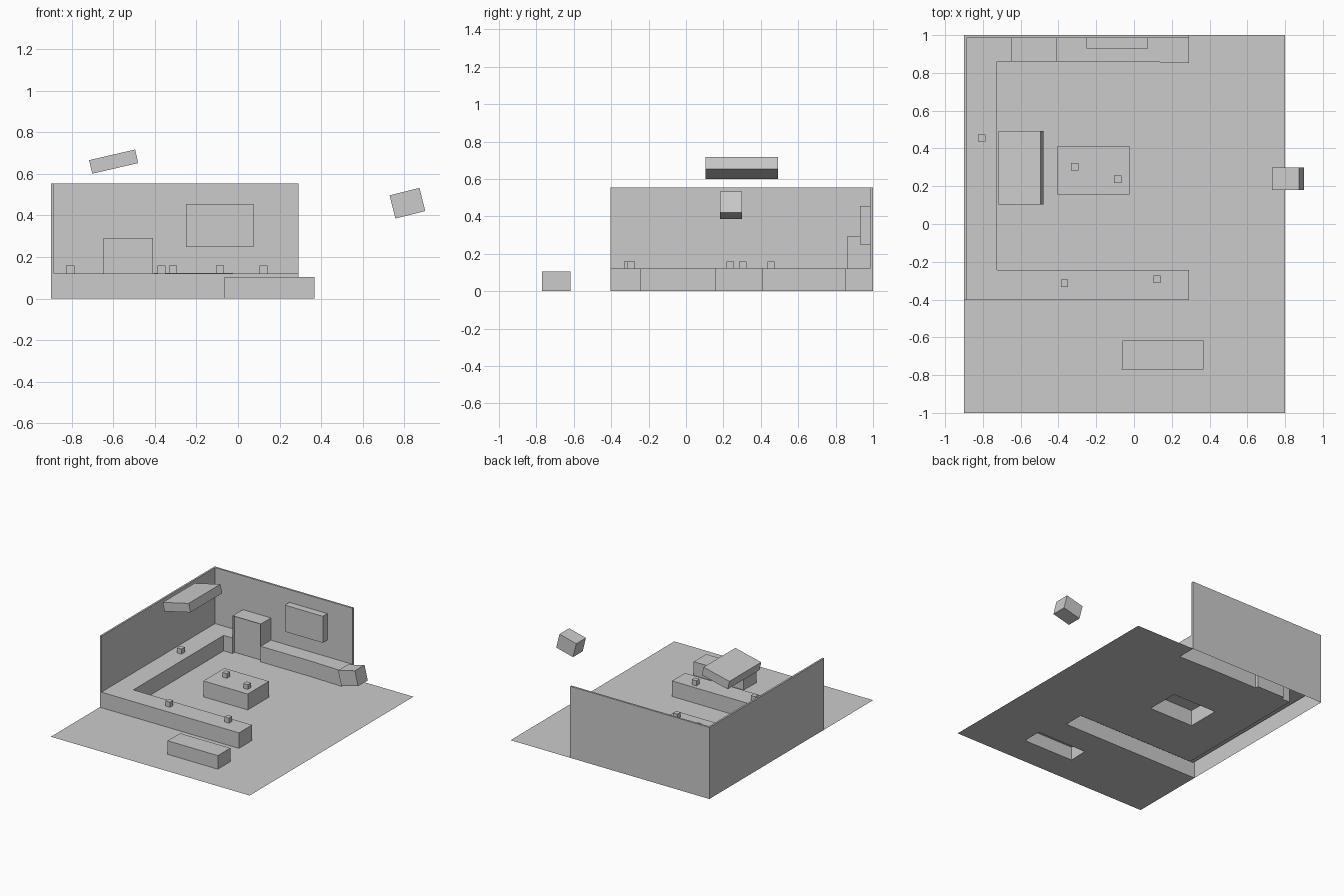
import bpy, bmesh, math
from mathutils import Vector, Matrix

if "Cube" in bpy.data.objects:
    bpy.data.objects.remove(bpy.data.objects["Cube"])


def finish(name, bm):
    mesh = bpy.data.meshes.new(name)
    bm.to_mesh(mesh)
    bm.free()
    obj = bpy.data.objects.new(name, mesh)
    bpy.context.collection.objects.link(obj)
    return obj


def fill(bm, loops, z):
    """Flat upward sheet bounded by outlines (inner loops become holes)."""
    edges = []
    for loop in loops:
        vs = [bm.verts.new((x, y, z)) for x, y in loop]
        edges += [bm.edges.new((a, b)) for a, b in zip(vs, vs[1:] + vs[:1])]
    geom = bmesh.ops.triangle_fill(bm, edges=edges, use_beauty=True, normal=(0, 0, 1))["geom"]
    for f in geom:
        if isinstance(f, bmesh.types.BMFace):
            f.normal_update()
            if f.normal.z < 0:
                f.normal_flip()


def quad(bm, *pts):
    return bm.faces.new([bm.verts.new(p) for p in pts])


def shell(name, path, z0, z1, closed=True, caps=None):
    """Counter-clockwise outline raised to a top, hollow and open below."""
    bm = bmesh.new()
    ends = path[1:] + (path[:1] if closed else [])
    for a, b in zip(path, ends):
        quad(bm, (*a, z0), (*b, z0), (*b, z1), (*a, z1))
    fill(bm, caps or [path], z1)
    bmesh.ops.remove_doubles(bm, verts=bm.verts, dist=1e-5)
    return finish(name, bm)


def box(name, center, size, tilt=0):
    bm = bmesh.new()
    m = (Matrix.Translation(center) @ Matrix.Rotation(math.radians(-tilt), 4, 'Y')
         @ Matrix.Diagonal((*size, 1)))
    bmesh.ops.create_cube(bm, size=1, matrix=m)
    return finish(name, bm)


def rect(x0, x1, y0, y1):
    return [(x0, y0), (x1, y0), (x1, y1), (x0, y1)]


COUNTER, WALL, FRIDGE = 0.12, 0.553, 0.292
island = rect(-0.405, -0.025, 0.155, 0.413)
bench = [(-0.065, -0.77), (0.367, -0.77), (0.367, -0.618), (-0.06, -0.618)]

# Floor sheet, open underneath the raised furniture
bm = bmesh.new()
fill(bm, [[(-0.9, -1), (0.8, -1), (0.8, 1), (0.29, 1), (0.29, 0.852), (0.01, 0.86),
           (-0.725, 0.86), (-0.725, -0.243), (0.29, -0.243), (0.29, -0.403), (-0.9, -0.403)],
          island, bench], 0)
finish("floor", bm)

# U-shaped counter, interrupted by the tall cabinet
shell("counter",
      [(-0.408, 0.86), (0.01, 0.86), (0.29, 0.852), (0.29, 1), (-0.9, 1), (-0.9, -0.403),
       (0.29, -0.403), (0.29, -0.243), (-0.725, -0.243), (-0.725, 0.86), (-0.648, 0.86)],
      0, COUNTER, closed=False,
      caps=[[(-0.886, -0.403), (0.29, -0.403), (0.29, -0.243), (-0.725, -0.243),
             (-0.725, 0.86), (-0.648, 0.86), (-0.648, 0.985), (-0.886, 0.985)],
            [(-0.408, 0.86), (0.01, 0.86), (0.29, 0.852), (0.29, 0.985), (-0.408, 0.985)]])

# Two walls rising from the counter's outer edge
shell("walls", [(-0.9, -0.403), (-0.886, -0.403), (-0.886, 0.985), (0.29, 0.985),
                (0.29, 1), (-0.9, 1)], COUNTER, WALL)

# Island and low bench
shell("island", island, 0, 0.123)
shell("bench", bench, 0, 0.105)

# Tall cabinet with a recessed door
x0, x1, y0, y1 = -0.648, -0.408, 0.86, 0.985
bm = bmesh.new()
quad(bm, (x1, y0, COUNTER), (x1, y1, COUNTER), (x1, y1, FRIDGE), (x1, y0, FRIDGE))
quad(bm, (x0, y1, COUNTER), (x0, y0, COUNTER), (x0, y0, FRIDGE), (x0, y1, FRIDGE))
quad(bm, (x0, y0, FRIDGE), (x1, y0, FRIDGE), (x1, y1, FRIDGE), (x0, y1, FRIDGE))
front = quad(bm, (x0, y0, 0), (x1, y0, 0), (x1, y0, FRIDGE), (x0, y0, FRIDGE))
bm.normal_update()
bmesh.ops.inset_region(bm, faces=[front], thickness=0.016)
door = bmesh.ops.extrude_discrete_faces(bm, faces=[front])["faces"][0]
bmesh.ops.translate(bm, verts=door.verts, vec=Vector((0, 0.025, 0)))
finish("tall_cabinet", bm)

# Wall panel
box("wall_panel", (-0.088, 0.957, 0.352), (0.325, 0.056, 0.205))

# Small blocks standing on the worktops
for i, (x, y) in enumerate([(-0.807, 0.455), (-0.313, 0.303), (-0.087, 0.237),
                            (-0.368, -0.313), (0.122, -0.292)]):
    box(f"small_block_{i + 1}", (x, y, 0.139), (0.039, 0.039, 0.04))

# Tilted floating boxes
box("tilted_slab", (-0.598, 0.298, 0.659), (0.227, 0.388, 0.067), tilt=13)
box("tilted_block", (0.815, 0.24, 0.459), (0.148, 0.118, 0.115), tilt=14)
